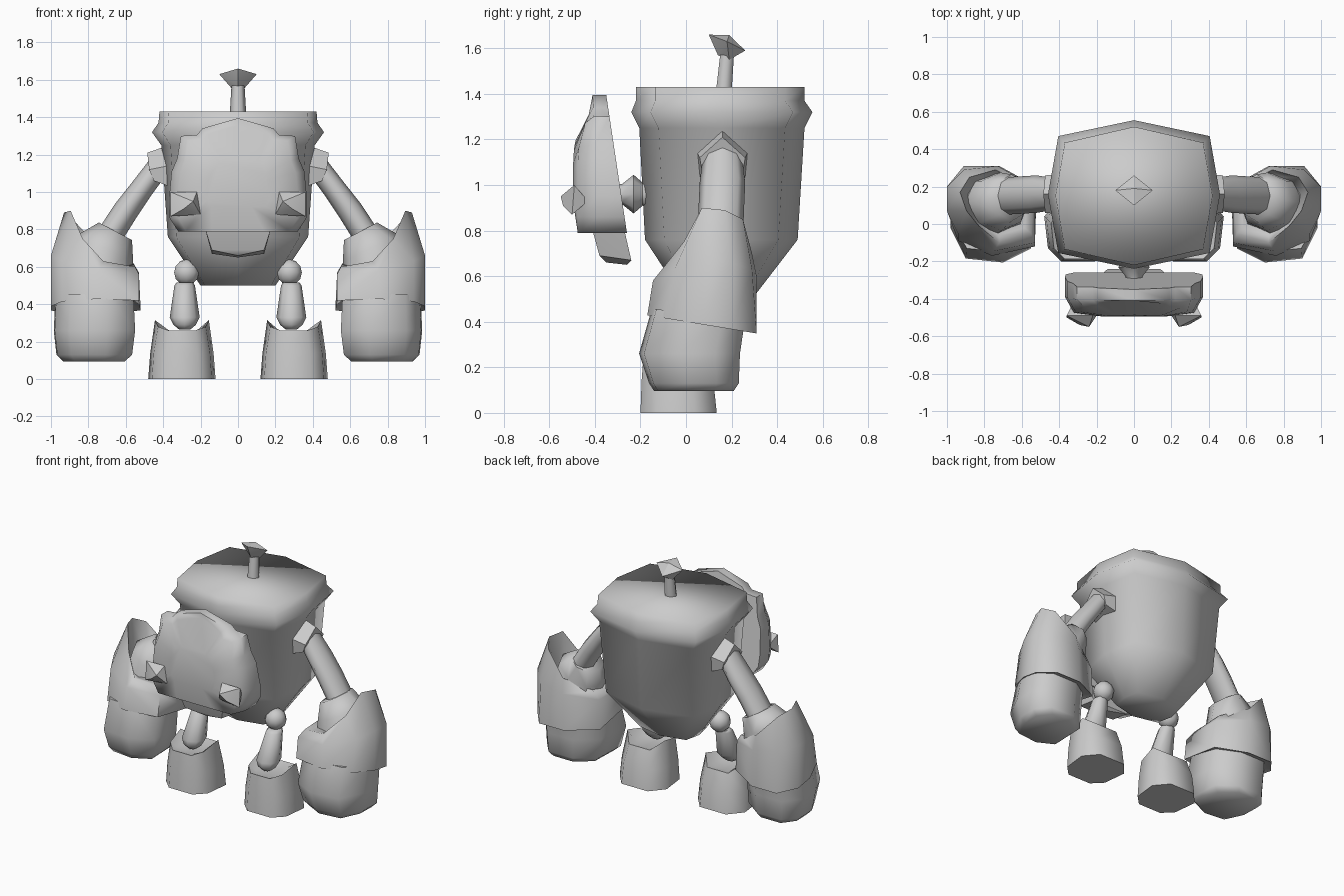
import bpy, bmesh, math
from mathutils import Vector

if "Cube" in bpy.data.objects:
    bpy.data.objects.remove(bpy.data.objects["Cube"])

grey = bpy.data.materials.new("light_grey")
grey.diffuse_color = (0.6, 0.6, 0.6, 1)
grey.use_nodes = True
grey.node_tree.nodes["Principled BSDF"].inputs["Base Color"].default_value = grey.diffuse_color


def finish(name, bm, mirror=False, angle=70):
    bmesh.ops.recalc_face_normals(bm, faces=bm.faces)
    me = bpy.data.meshes.new(name)
    bm.to_mesh(me)
    bm.free()
    me.materials.append(grey)
    for p in me.polygons:
        p.use_smooth = True
    if angle < 180:
        me.set_sharp_from_angle(angle=math.radians(angle))
    ob = bpy.data.objects.new(name, me)
    bpy.context.collection.objects.link(ob)
    if mirror:
        ob.modifiers.new("mirror", 'MIRROR').use_mirror_merge = False
    return ob


def loft(name, rings, mirror=False, angle=70):
    """Skin rings of equal length and cap both ends."""
    bm = bmesh.new()
    vs = [[bm.verts.new(p) for p in r] for r in rings]
    n = len(vs[0])
    for a, b in zip(vs, vs[1:]):
        for i in range(n):
            j = (i + 1) % n
            bm.faces.new((a[i], a[j], b[j], b[i]))
    bm.faces.new(vs[0])
    bm.faces.new(vs[-1])
    return finish(name, bm, mirror, angle)


def hull(name, pts, mirror=False, angle=30):
    bm = bmesh.new()
    for p in pts:
        bm.verts.new(p)
    res = bmesh.ops.convex_hull(bm, input=bm.verts)
    loose = [v for v in bm.verts if not v.link_faces]
    bmesh.ops.delete(bm, geom=loose, context='VERTS')
    return finish(name, bm, mirror, angle)


def ring(c, u, v, ru, rv, n=8, turn=0.0):
    c, u, v = Vector(c), Vector(u).normalized(), Vector(v).normalized()
    return [c + u * ru * math.cos(t) + v * rv * math.sin(t)
            for t in (turn + 2 * math.pi * i / n for i in range(n))]


X, Y, Z = (1, 0, 0), (0, 1, 0), (0, 0, 1)


# body: eight-sided bucket with a bulging rim
def body_ring(z, w, f, b, k=0.085):
    m = (f + b) / 2
    return [(0, f, z), (.88 * w, f + k, z), (w, m, z), (.88 * w, b - k, z),
            (0, b, z), (-.88 * w, b - k, z), (-w, m, z), (-.88 * w, f + k, z)]


loft("body", [body_ring(.5, .2, -.01, .29, .04),
              body_ring(.76, .375, -.18, .49),
              body_ring(1.25, .41, -.205, .52),
              body_ring(1.32, .46, -.24, .555),
              body_ring(1.37, .425, -.22, .52),
              body_ring(1.43, .42, -.22, .52)], angle=180)

# stalk on the lid with a tilted four-sided crown
loft("stalk", [ring((0, .165, 1.40), X, Y, .045, .04, 6),
               ring((0, .18, 1.57), X, Y, .035, .035, 6)])
hull("stalk_crown", [(0, .10, 1.66), (.1, .18, 1.63), (-.1, .18, 1.63),
                     (0, .26, 1.59), (0, .19, 1.658), (.03, .19, 1.55),
                     (-.03, .19, 1.55), (0, .14, 1.57)])

# mask: eared outline, bulging to the front
half = [(0, 1.395), (.19, 1.34), (.22, 1.305), (.305, 1.30), (.325, 1.18),
        (.355, 1.11), (.37, .95), (.365, .86), (.32, .79), (.16, .79), (0, .79)]
outline = half + [(-x, z) for x, z in half[-2:0:-1]]


def back_y(z):
    return -.35 + (1.395 - z) * .15


def front_ring(sx, sz, y):
    out = []
    for x, z in outline:
        nz = z if z < .9 and sz > .8 else 1.03 + (z - 1.03) * sz
        out.append((x * sx, y + 1.1 * max(0, nz - 1.1) ** 2, nz))
    return out


loft("mask", [[(x, back_y(z), z) for x, z in outline],
              [(x, back_y(z) - .06 - .1 * (1.395 - z), z) for x, z in outline],
              front_ring(.87, .9, -.475),
              front_ring(.45, .45, -.495)])

# jaw, eyes and neck joint
hull("jaw", [(s * x, y, z) for s in (1, -1) for x, y, z in
             [(.175, -.41, .80), (.175, -.27, .80), (.14, -.38, .69),
              (.14, -.24, .67), (0, -.35, .66), (0, -.26, .65)]])
hull("eye", [(.24, -.55, .95), (.20, -.49, .88), (.22, -.49, 1.0),
             (.36, -.49, 1.0), (.36, -.50, .87), (.33, -.43, .93),
             (.29, -.54, .91)], True)
loft("neck_joint", [ring((0, y, .96), X, Z, r, r, 8) for y, r in
                    [(-.31, .04), (-.28, .045), (-.23, .085), (-.19, .05),
                     (-.165, .07), (-.12, .07)]])

# shoulder block: five-sided plate tilted outward
loft("shoulder", [
    [(.385, .16, 1.245), (.375, .05, 1.14), (.365, .06, 1.03),
     (.365, .26, 1.03), (.375, .27, 1.14)],
    [(.485, .16, 1.21), (.475, .06, 1.12), (.45, .07, 1.06),
     (.45, .25, 1.06), (.475, .26, 1.12)]], True, 40)

# upper arm
U = (.81, 0, .59)
loft("upper_arm", [ring((.43, .16, 1.13), U, Y, .06, .085),
                   ring((.52, .16, 1.01), U, Y, .062, .10),
                   ring((.60, .155, .90), U, Y, .068, .10),
                   ring((.69, .15, .76), U, Y, .07, .10)], True)

# forearm sleeve
loft("forearm", [ring((.655, .14, .79), (.85, 0, .45), Y, .10, .125),
                 ring((.71, .12, .70), (.85, 0, .4), Y, .165, .155),
                 ring((.74, .11, .56), X, Y, .18, .17)], True)

# gauntlet: slanted cuff rising to a tall outer point
rim = [(.55, -.05, .60), (.72, -.10, .63), (.83, -.01, .75), (.895, .07, .90),
       (.93, .17, .89), (.88, .25, .85), (.74, .29, .70), (.56, .20, .62)]
waist = [(.53, -.10, .56), (.75, -.145, .58), (.94, -.05, .63), (1, .07, .66),
         (1, .20, .66), (.91, .29, .63), (.73, .31, .60), (.53, .20, .57)]
hem = [(.53, -.12), (.76, -.17), (.94, -.09), (1, .07),
       (1, .20), (.91, .31), (.72, .31), (.52, .20)]
loft("gauntlet", [
    [(.75 + (x - .75) * .85, .1 + (y - .1) * .85, .42 - .17 * y) for x, y in hem],
    [(x, y, .40 - .165 * y) for x, y in hem], waist, rim,
    [(.73 + (x - .73) * .8, .1 + (y - .1) * .8, min(z, .62)) for x, y, z in rim]],
    True)

# hand: blunt block below the gauntlet
knuckle = [(.55, -.10), (.70, -.17), (.90, -.15), (.98, .0),
           (.985, .14), (.90, .24), (.70, .24), (.56, .14)]


def hand_ring(z, sx, sy, dy, slope=0.0):
    return [(.78 + (x - .78) * sx, .03 + (y - .03) * sy + dy, z - slope * y)
            for x, y in knuckle]


loft("hand", [hand_ring(.095, .76, .85, 0),
              hand_ring(.13, .93, .96, 0),
              hand_ring(.26, 1, 1.08, -.02),
              hand_ring(.44, .96, 1, .02, .1)], True)

# hip ball
bm = bmesh.new()
bmesh.ops.create_uvsphere(bm, u_segments=10, v_segments=6, radius=.07)
bmesh.ops.translate(bm, verts=bm.verts, vec=(.275, .02, .57))
finish("hip_ball", bm, True)

# shin, leaning forward toward the ankle
loft("shin", [ring((.285, y, z), X, Y, r, r) for y, z, r in
              [(.0, .515, .045), (-.01, .50, .055), (-.07, .33, .08),
               (-.085, .29, .06), (-.09, .265, .03)]], True)

# foot: tapered boot with raised side points around the ankle
sole = [(.14, -.13), (.21, -.20), (.39, -.20), (.46, -.13),
        (.48, .04), (.40, .135), (.20, .135), (.12, .04)]
tops = [.28, .26, .26, .28, .315, .26, .26, .315]


def foot_ring(s, dy, zs):
    return [(.30 + (x - .30) * s, -.03 + (y + .03) * s + dy, z)
            for (x, y), z in zip(sole, zs)]


loft("foot", [foot_ring(1, 0, [0] * 8), foot_ring(.94, -.005, [.14] * 8),
              foot_ring(.8, -.02, tops), foot_ring(.55, -.03, [.25] * 8)], True)
